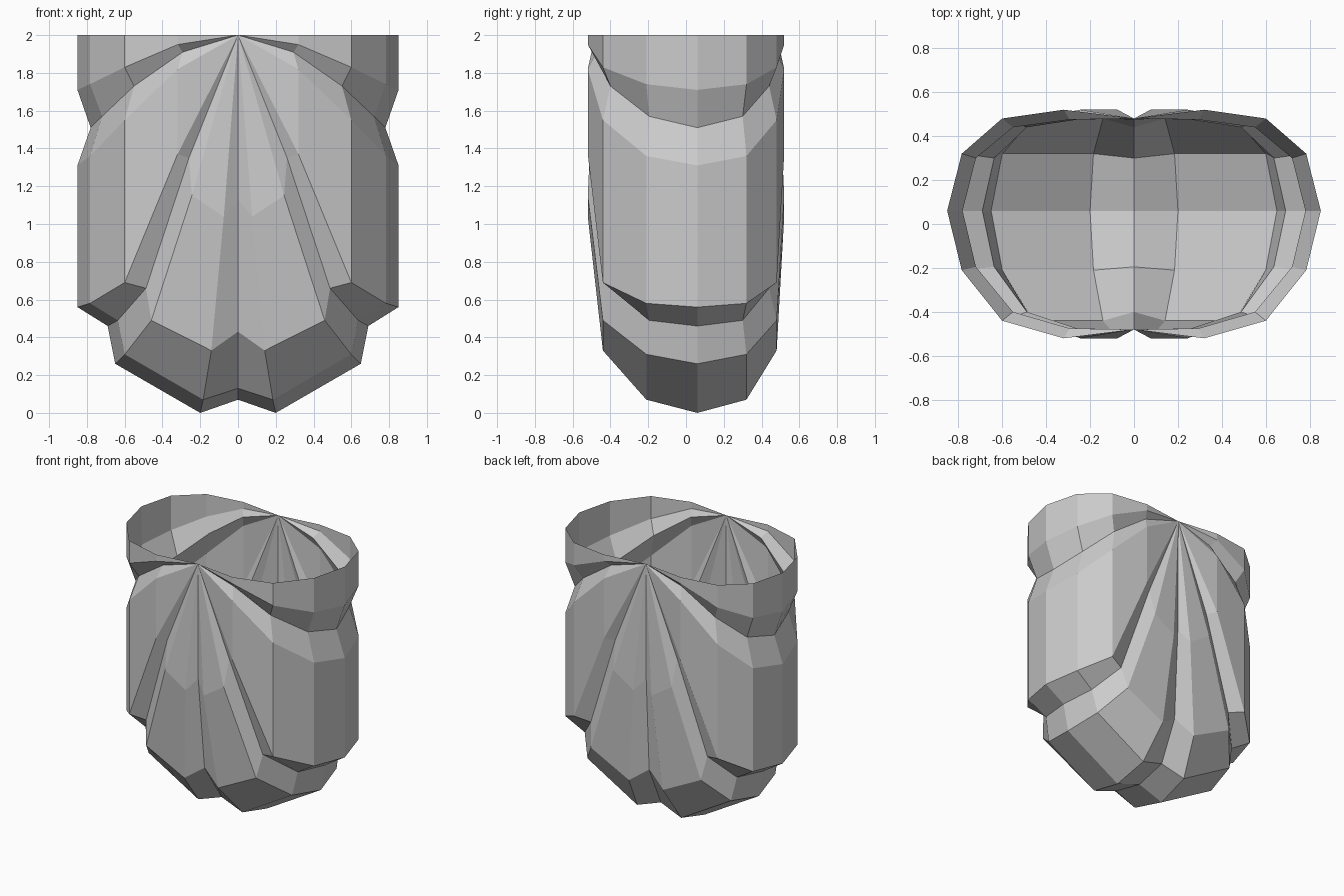
import bpy, bmesh

if "Cube" in bpy.data.objects:
    bpy.data.objects.remove(bpy.data.objects["Cube"])

# Half of the widest lobed section, from rim to the keel groove: x and whether it is a groove
HALF_X = [0.85, 0.85, 0.78, 0.85, 0.85, 0.69, 0.65, 0.20, 0.0]
GROOVES = {2, 5, 8}

# Depth below the rim for each section, from the middle outwards
MIDDLE = [0, .29, .49, .69, 1.44, 1.54, 1.74, 2.0, 1.93]
INNER = [0, .26, .43, .64, 1.42, 1.51, 1.69, 1.93, 1.87]
OUTER = [0, .17, .27, .45, 1.31, 1.34, 1.51, 1.67, 1.57]
END = [0, .05, .09, .18, .63, .65, .85, .96, .87]

# Sections front to back: y, y inside grooves, width factor, depths
SECTIONS = [
    (-0.52, -0.475, 0.376, END),
    (-0.44, -0.40, 0.706, OUTER),
    (-0.21, -0.195, 0.922, INNER),
    (0.06, 0.06, 1.0, MIDDLE),
    (0.32, 0.30, 0.922, INNER),
    (0.48, 0.44, 0.706, OUTER),
    (0.52, 0.475, 0.376, END),
]

# Lobed open bowl: half surface, with the ribs meeting at two poles
bm = bmesh.new()
rings = []
for y, y_groove, width, depths in SECTIONS:
    rings.append([bm.verts.new((x * width, y_groove if i in GROOVES else y, 2 - d))
                  for i, (x, d) in enumerate(zip(HALF_X, depths))])
front_pole = bm.verts.new((0, -0.48, 2))
back_pole = bm.verts.new((0, 0.48, 2))

for i in range(len(HALF_X) - 1):
    bm.faces.new((front_pole, rings[0][i + 1], rings[0][i]))
    for a, b in zip(rings, rings[1:]):
        bm.faces.new((a[i], a[i + 1], b[i + 1], b[i]))
    bm.faces.new((rings[-1][i], rings[-1][i + 1], back_pole))

# Mirror to the other side and weld along the centre
geom = bm.verts[:] + bm.edges[:] + bm.faces[:]
bmesh.ops.mirror(bm, geom=geom, axis='X', merge_dist=0.0001)
bmesh.ops.remove_doubles(bm, verts=bm.verts[:], dist=0.0001)
bmesh.ops.recalc_face_normals(bm, faces=bm.faces[:])

# Keep the outside of the shell facing outwards
bm.faces.ensure_lookup_table()
lowest = min(bm.faces, key=lambda f: f.calc_center_median().z)
if lowest.normal.z > 0:
    bmesh.ops.reverse_faces(bm, faces=bm.faces[:])

mesh = bpy.data.meshes.new("lobed_bowl")
bm.to_mesh(mesh)
bm.free()
bpy.context.collection.objects.link(bpy.data.objects.new("lobed_bowl", mesh))
